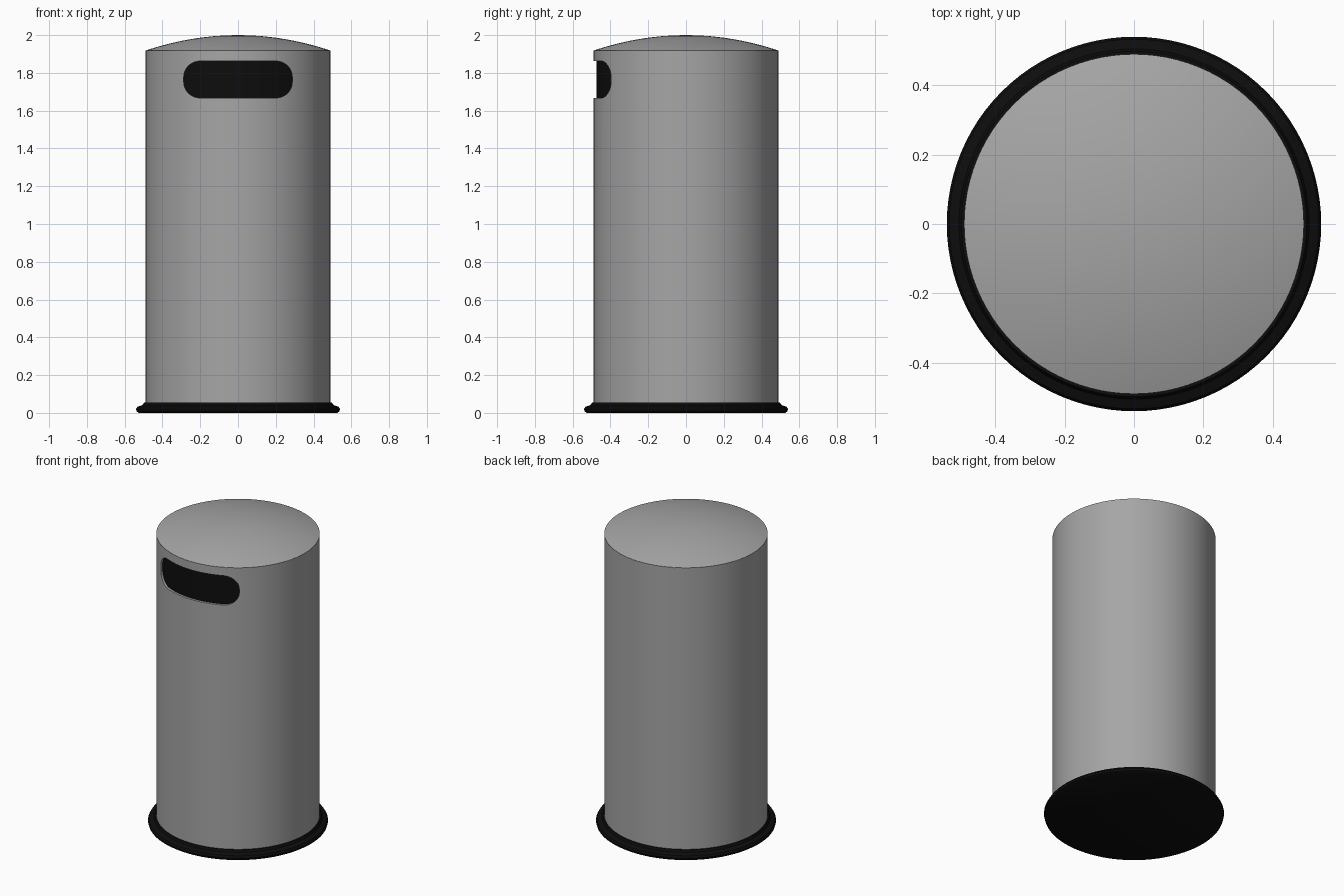
import bpy, bmesh, math

if "Cube" in bpy.data.objects:
    bpy.data.objects.remove(bpy.data.objects["Cube"], do_unlink=True)

SEGMENTS = 96


def make_material(name, value):
    mat = bpy.data.materials.new(name)
    mat.use_nodes = True
    color = (value, value, value, 1)
    mat.diffuse_color = color
    mat.node_tree.nodes["Principled BSDF"].inputs["Base Color"].default_value = color
    return mat


steel = make_material("grey steel", 0.38)
black = make_material("black rubber", 0.004)


def add_object(name, bm, mat):
    bmesh.ops.recalc_face_normals(bm, faces=bm.faces)
    mesh = bpy.data.meshes.new(name)
    bm.to_mesh(mesh)
    bm.free()
    mesh.materials.append(mat)
    ob = bpy.data.objects.new(name, mesh)
    bpy.context.collection.objects.link(ob)
    return ob


def lathe(name, profile, mat, closed=False):
    """Spin (radius, height) points round z; closed joins the last to the first."""
    bm = bmesh.new()
    verts = [bm.verts.new((r, 0, z)) for r, z in profile]
    edges = [bm.edges.new(pair) for pair in zip(verts, verts[1:])]
    if closed:
        edges.append(bm.edges.new((verts[-1], verts[0])))
    bmesh.ops.spin(bm, geom=verts + edges, axis=(0, 0, 1), cent=(0, 0, 0),
                   angle=math.tau, steps=SEGMENTS, use_duplicate=False)
    bmesh.ops.remove_doubles(bm, verts=bm.verts, dist=0.0001)
    return add_object(name, bm, mat)


def rounded_slot(name, width, height, radius, center_z, mat):
    """Rounded rectangle in the xz plane, extruded through the front wall."""
    bm = bmesh.new()
    points = []
    for i, (sx, sz) in enumerate(((1, 1), (-1, 1), (-1, -1), (1, -1))):
        for k in range(9):
            a = (i + k / 8) * math.pi / 2
            x = sx * (width / 2 - radius) + radius * math.cos(a)
            z = sz * (height / 2 - radius) + radius * math.sin(a)
            points.append(bm.verts.new((x, -0.7, center_z + z)))
    face = bm.faces.new(points)
    new = bmesh.ops.extrude_face_region(bm, geom=[face])["geom"]
    bmesh.ops.translate(bm, vec=(0, 0.5, 0),
                        verts=[v for v in new if isinstance(v, bmesh.types.BMVert)])
    return add_object(name, bm, mat)


# Foot ring with a closed underside
foot = lathe("foot_ring", [(0, 0), (0.525, 0), (0.537, 0.008), (0.54, 0.02),
                           (0.533, 0.032), (0.505, 0.042), (0.498, 0.055),
                           (0, 0.055)], black)

# Thin outer shell with the front opening cut out
shell = lathe("outer_shell", [(0.47, 0.045), (0.49, 0.045), (0.49, 1.916),
                              (0.47, 1.916)], steel, closed=True)
cutter = rounded_slot("slot_cutter", 0.575, 0.195, 0.085, 1.765, steel)
cutter.hide_render = True
cut = shell.modifiers.new("opening", "BOOLEAN")
cut.operation = "DIFFERENCE"
cut.solver = "EXACT"
cut.object = cutter
graph = bpy.context.evaluated_depsgraph_get()
cut_mesh = bpy.data.meshes.new_from_object(shell.evaluated_get(graph))
shell.modifiers.clear()
shell.data = cut_mesh
bpy.data.objects.remove(cutter, do_unlink=True)

# Dark liner seen through the opening
liner = lathe("inner_liner", [(0, 0.06), (0.475, 0.06), (0.475, 1.905),
                              (0, 1.905)], black)

# Domed lid
dome = [(0.49 * math.sin(t * math.pi / 24),
         1.918 + 0.082 * math.cos(t * math.pi / 24) ** 2) for t in range(12, 0, -1)]
lid = lathe("domed_lid", [(0, 1.91), (0.488, 1.91)] + dome + [(0, 2.0)], steel)

# Smooth curved walls, sharp rims
bpy.ops.object.select_all(action="DESELECT")
for ob in (foot, shell, liner, lid):
    ob.select_set(True)
bpy.context.view_layer.objects.active = shell
bpy.ops.object.shade_smooth_by_angle(angle=math.radians(35))
